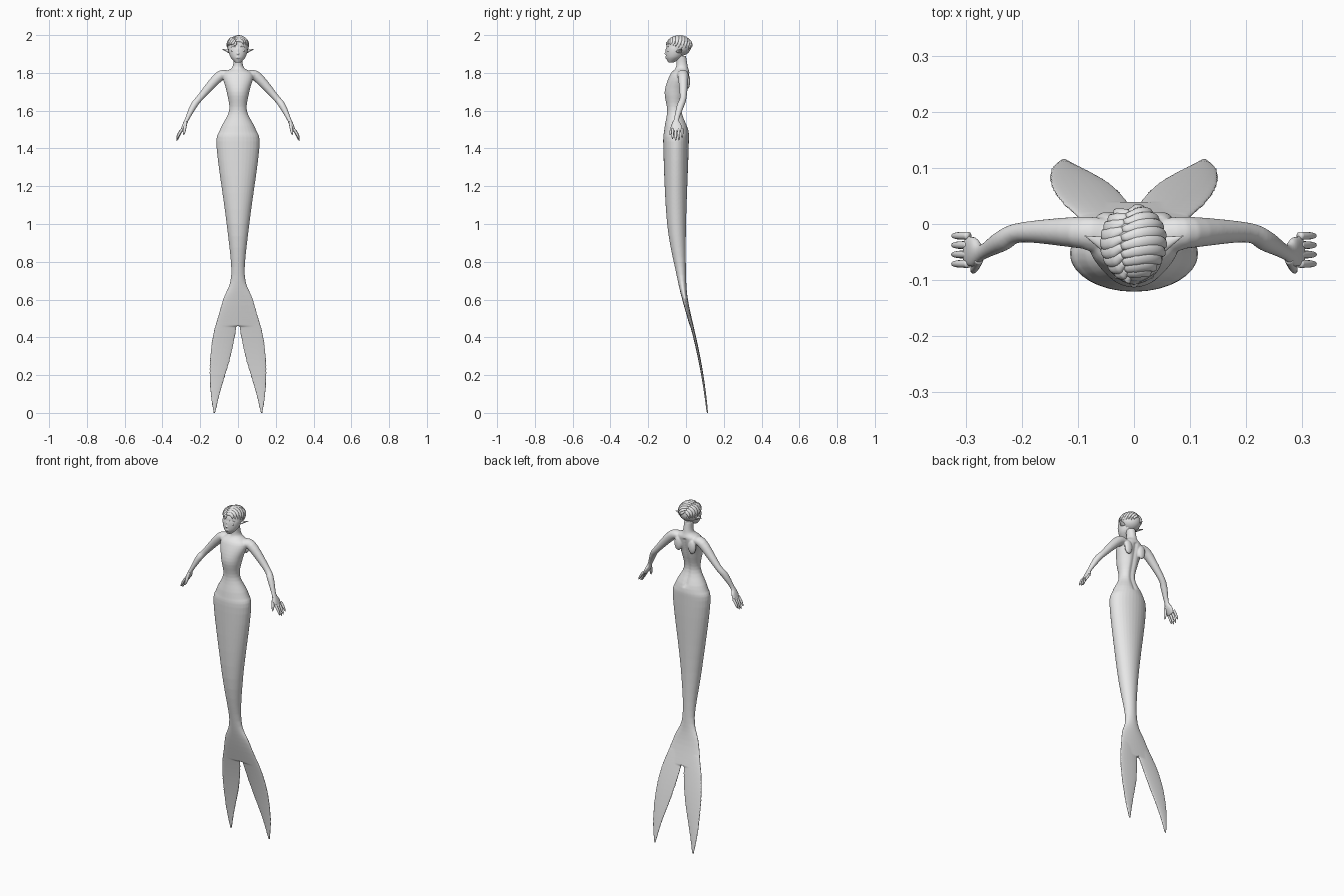
import bpy, bmesh
from math import sin, cos, pi, sqrt
from mathutils import Vector, Matrix

default_cube = bpy.data.objects.get("Cube")
if default_cube:
    bpy.data.objects.remove(default_cube, do_unlink=True)

grey = bpy.data.materials.new("plain_grey")
grey.use_nodes = True
grey.diffuse_color = (0.8, 0.8, 0.8, 1)
shader = grey.node_tree.nodes["Principled BSDF"]
shader.inputs["Base Color"].default_value = grey.diffuse_color

SIDES = {"left": 1, "right": -1}
ACROSS = Vector((0, 1, 0))


def spline(rows, steps=5):
    """Turn a few stations into a smooth run of stations."""
    rows = [Vector(row) for row in rows]
    padded = [rows[0], *rows, rows[-1]]
    result = []
    for before, start, end, after in zip(padded, rows, rows[1:], padded[3:]):
        leave, arrive = (end - before) / 2, (after - start) / 2
        for step in range(steps):
            t = step / steps
            ease = t * t * (3 - 2 * t)
            result.append(start.lerp(end, ease) + leave * t * (1 - t) ** 2
                          - arrive * t * t * (1 - t))
    return result + [rows[-1]]


def loft(bm, stations, side=None, sides=20, mirror=1):
    """Stations are x, y, z, half width, half depth; rings lie level unless a side axis is given."""
    rings = []
    last = len(stations) - 1
    for i, station in enumerate(stations):
        x, y, z, width, depth = station
        u, v = Vector((1, 0, 0)), ACROSS
        if side:
            ahead, behind = stations[min(i + 1, last)], stations[max(i - 1, 0)]
            along = Vector(ahead[:3]) - Vector(behind[:3])
            v = along.cross(side).normalized()
            u = v.cross(along).normalized()
        ring = []
        for j in range(sides):
            angle = 2 * pi * j / sides
            point = Vector((x, y, z)) + u * width * cos(angle) + v * depth * sin(angle)
            point.x *= mirror
            ring.append(bm.verts.new(point))
        rings.append(ring)
    for lower, upper in zip(rings, rings[1:]):
        for j in range(sides):
            k = (j + 1) % sides
            bm.faces.new((lower[j], lower[k], upper[k], upper[j]))
    bm.faces.new(reversed(rings[0]))
    bm.faces.new(rings[-1])


def standing(bm, profile, sides=32):
    """Level loft from height, half width, front and back."""
    loft(bm, [(0, (front + back) / 2, z, width, (back - front) / 2)
              for z, width, front, back in spline(profile)], sides=sides)


def strand(bm, start, reach, width, depth, taper, mirror, arch=0):
    """Thin tapering shape from a start point along a reach, arched upward if wanted."""
    stations = []
    for step in range(11):
        t = step / 10
        size = max(taper(t), 0.05)
        point = Vector(start) + Vector(reach) * t
        stations.append((point.x, point.y, point.z + arch * sin(pi * t), width * size, depth * size))
    loft(bm, stations, side=ACROSS, sides=12, mirror=mirror)


def ball(bm, center, radii):
    matrix = Matrix.Translation(center) @ Matrix.Diagonal((*radii, 1))
    bmesh.ops.create_uvsphere(bm, u_segments=24, v_segments=16, radius=1, matrix=matrix)


def finish(bm, name, voxel=None):
    """Make the object; with a voxel size, fuse its pieces into one soft skin."""
    bmesh.ops.recalc_face_normals(bm, faces=bm.faces)
    mesh = bpy.data.meshes.new(name)
    bm.to_mesh(mesh)
    bm.free()
    mesh.materials.append(grey)
    for face in mesh.polygons:
        face.use_smooth = True
    part = bpy.data.objects.new(name, mesh)
    bpy.context.collection.objects.link(part)
    if voxel:
        fuse = part.modifiers.new("fuse", "REMESH")
        fuse.mode = "VOXEL"
        fuse.voxel_size = voxel
        fuse.use_smooth_shade = True
        soften = part.modifiers.new("soften", "SMOOTH")
        soften.iterations = 5


def rounded(t):
    return sqrt(1 - t ** 4)


def pointed(t):
    return 1 - t


def lens(t):
    return sin(pi * t)


# Body from the tail fork up to the neck
bm = bmesh.new()
standing(bm, [(0.46, 0.12, 0.02, 0.04), (0.6, 0.08, -0.02, 0.01), (0.73, 0.036, -0.05, 0),
              (1, 0.06, -0.1, 0), (1.4, 0.113, -0.12, 0.014), (1.5, 0.095, -0.115, 0.012),
              (1.6, 0.047, -0.1, -0.02), (1.7, 0.06, -0.113, 0), (1.79, 0.08, -0.085, 0.018),
              (1.83, 0.03, -0.053, 0.01), (1.89, 0.025, -0.055, 0)])

# Spine groove
for vert in bm.verts:
    if 1.5 < vert.co.z < 1.8 and vert.co.y > -0.03:
        vert.co.y -= 0.4 * max(0, 0.02 - abs(vert.co.x))

# Flukes: height, inner edge, outer edge; they sweep back and thin out downward
fluke = [((inner + outer) / 2, 0.113 - z * (0.1 + 0.17 * z), z, (outer - inner) / 2, 0.004 + 0.01 * z)
         for z, inner, outer in spline([(0.53, 0, 0.1), (0.42, 0.012, 0.132), (0.28, 0.042, 0.15),
                                        (0.12, 0.09, 0.148), (0, 0.12, 0.13)])]

# Arm: shoulder, upper arm, elbow, forearm, wrist, palm, knuckles
arm = spline([(0.05, -0.02, 1.79, 0.03, 0.02), (0.1, -0.015, 1.78, 0.028, 0.027),
              (0.2, -0.015, 1.67, 0.018, 0.018), (0.235, -0.03, 1.625, 0.019, 0.018),
              (0.27, -0.05, 1.555, 0.014, 0.011), (0.285, -0.05, 1.52, 0.027, 0.011),
              (0.3, -0.046, 1.49, 0.026, 0.007)])
for mirror in SIDES.values():
    loft(bm, fluke, mirror=mirror)
    loft(bm, arm, side=ACROSS, mirror=mirror)
    # Shoulder blade and shoulder cap
    ball(bm, (mirror * 0.045, 0.008, 1.755), (0.024, 0.014, 0.04))
    ball(bm, (mirror * 0.065, -0.02, 1.79), (0.045, 0.03, 0.024))
finish(bm, "body", voxel=0.0035)

# Head: jaw and face, cranium, nose, lips
bm = bmesh.new()
standing(bm, [(1.855, 0.014, -0.094, -0.065), (1.885, 0.041, -0.106, -0.02),
              (1.93, 0.052, -0.105, 0), (1.97, 0.04, -0.09, 0)])
ball(bm, (0, -0.04, 1.94), (0.054, 0.063, 0.052))
ball(bm, (0, -0.104, 1.902), (0.008, 0.01, 0.007))
ball(bm, (0, -0.102, 1.914), (0.005, 0.007, 0.02))
for lip in (1.885, 1.879):
    ball(bm, (0, -0.102, lip), (0.012, 0.007, 0.004))
finish(bm, "head", voxel=0.0022)

for label, mirror in SIDES.items():
    # Fingers and thumb
    bm = bmesh.new()
    for finger, length in enumerate((0.85, 1, 0.95, 0.75)):
        strand(bm, (0.295, -0.071 + finger / 60, 1.503), (0.03, 0, -0.064 * length),
               0.007, 0.007, rounded, mirror, arch=0.004)
    strand(bm, (0.276, -0.062, 1.54), (0.012, -0.024, -0.07), 0.009, 0.008, rounded, mirror)
    finish(bm, label + "_fingers")

    # Eye, upper lid and brow
    bm = bmesh.new()
    ball(bm, (mirror * 0.023, -0.092, 1.918), (0.013, 0.007, 0.007))
    finish(bm, label + "_eye")
    for part, height in {"lid": 1.918, "brow": 1.934}.items():
        bm = bmesh.new()
        strand(bm, (0.009, -0.104, height), (0.03, 0.018, 0), 0.002, 0.002, lens, mirror, arch=0.006)
        finish(bm, label + "_" + part)

    # Pointed ear
    bm = bmesh.new()
    strand(bm, (0.046, -0.038, 1.913), (0.042, 0.017, 0.014), 0.016, 0.009, pointed, mirror)
    finish(bm, label + "_ear")

# Hair cap
bm = bmesh.new()
ball(bm, (0, -0.03, 1.942), (0.057, 0.058, 0.052))
finish(bm, "hair_cap")

# Hair locks sweep over the crown, both ways from an off-centre parting
bm = bmesh.new()
crown = Vector((0, -0.036, 1.942))
parting = -0.4
lock_count = 10
for lock in range(lock_count):
    backward = lock / (lock_count - 1)
    tilt = 2.2 * backward - 1.05
    for mirror in SIDES.values():
        end = mirror * (1.25 + backward)
        stations = []
        for step in range(17):
            t = step / 16
            turn = parting + (end - parting) * t
            lean = tilt + mirror * sin(pi * t) / 6
            width = 0.0125 * min(1, 0.5 + 2 * t) * (1 - 0.85 * t ** 4)
            point = crown + Vector((0.056 * cos(lean) * sin(turn), 0.063 * sin(lean),
                                    0.051 * cos(lean) * cos(turn)))
            stations.append((*point, width, width * 0.6))
        loft(bm, stations, side=Vector((0, cos(tilt), -sin(tilt) / 2)), sides=10)
finish(bm, "hair_locks")
